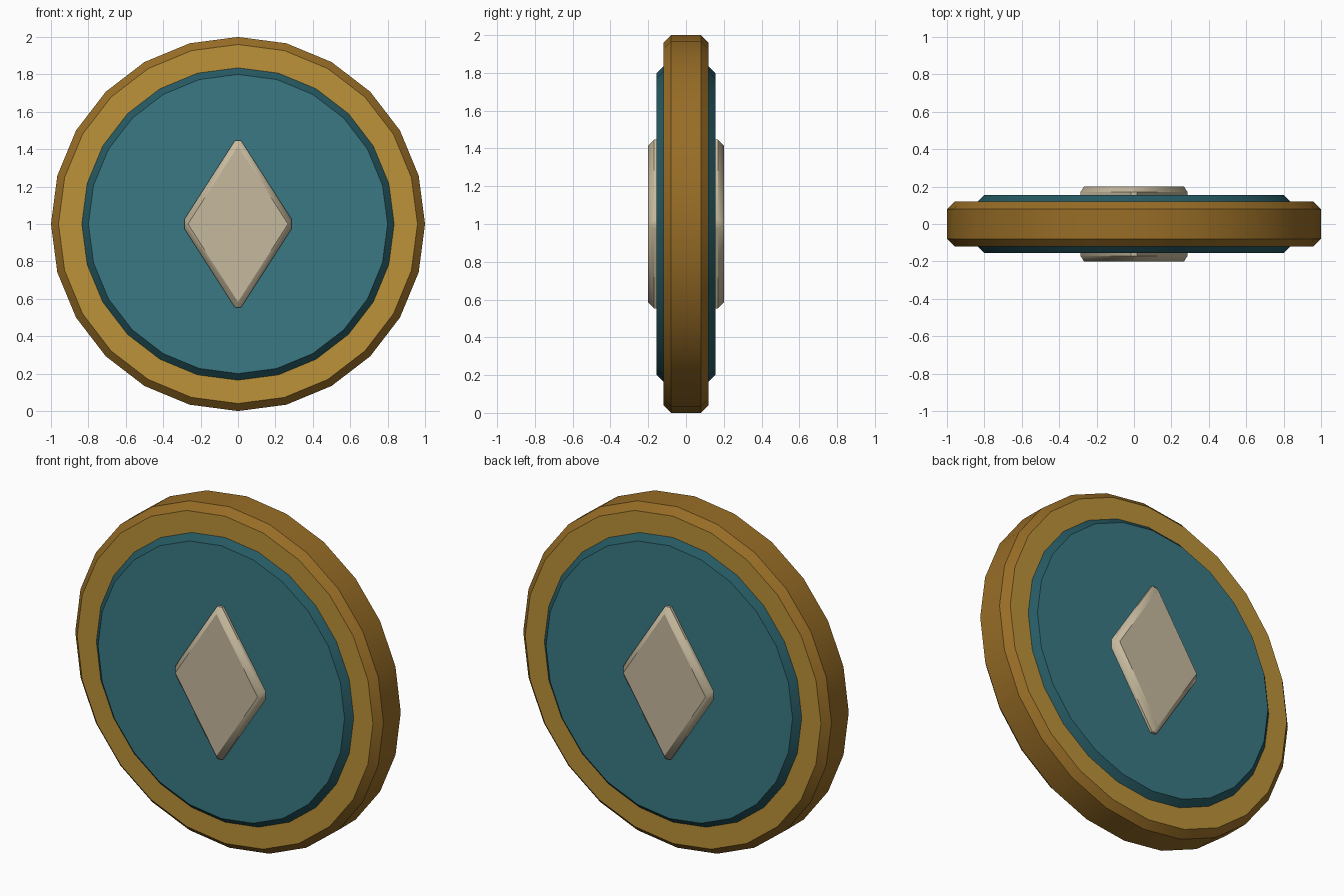
import bpy, bmesh, math
from mathutils import Matrix

if "Cube" in bpy.data.objects:
    bpy.data.objects.remove(bpy.data.objects["Cube"])


def material(name, rgb):
    # sRGB 0-255 to linear
    m = bpy.data.materials.new(name)
    lin = [((c / 255 + 0.055) / 1.055) ** 2.4 for c in rgb]
    m.diffuse_color = (*lin, 1)
    m.use_nodes = True
    m.node_tree.nodes["Principled BSDF"].inputs["Base Color"].default_value = m.diffuse_color
    return m


gold = material("gold", (188, 146, 56))
dark_gold = material("dark gold", (152, 109, 38))
teal = material("teal", (58, 121, 132))
dark_teal = material("dark teal", (38, 90, 99))
cream = material("cream", (198, 185, 157))


def disc(name, sides, rx, rz, half_depth, bevel, face_mat, edge_mat):
    """Chamfered prism lying along y, centred at z = 1."""
    bm = bmesh.new()
    bmesh.ops.create_cone(bm, cap_ends=True, segments=sides, radius1=1, radius2=1, depth=2)
    bm.transform(Matrix.Translation((0, 0, 1))
                 @ Matrix.Diagonal((rx, half_depth, rz, 1))
                 @ Matrix.Rotation(math.pi / 2, 4, 'X'))
    bm.normal_update()
    sharp = [e for e in bm.edges if e.calc_face_angle() > 0.6]
    bmesh.ops.bevel(bm, geom=sharp, offset=bevel, offset_type='OFFSET',
                    segments=1, affect='EDGES')
    bmesh.ops.recalc_face_normals(bm, faces=bm.faces)
    bm.normal_update()
    # flat front and back take the face colour, sides and chamfers the edge colour
    for f in bm.faces:
        f.material_index = 0 if abs(f.normal.y) > 0.9 else 1
    me = bpy.data.meshes.new(name)
    bm.to_mesh(me)
    bm.free()
    me.materials.append(face_mat)
    me.materials.append(edge_mat)
    ob = bpy.data.objects.new(name, me)
    bpy.context.collection.objects.link(ob)
    bpy.ops.object.select_all(action='DESELECT')
    ob.select_set(True)
    bpy.context.view_layer.objects.active = ob
    bpy.ops.object.shade_smooth_by_angle(angle=math.radians(40))
    return ob


# outer ring, raised inner plate, diamond emblem on both faces
disc("rim", 24, 1.0, 1.0, 0.12, 0.04, gold, dark_gold)
disc("inner_plate", 24, 0.84, 0.84, 0.155, 0.04, teal, dark_teal)
disc("diamond", 4, 0.303, 0.472, 0.20, 0.03, cream, cream)
